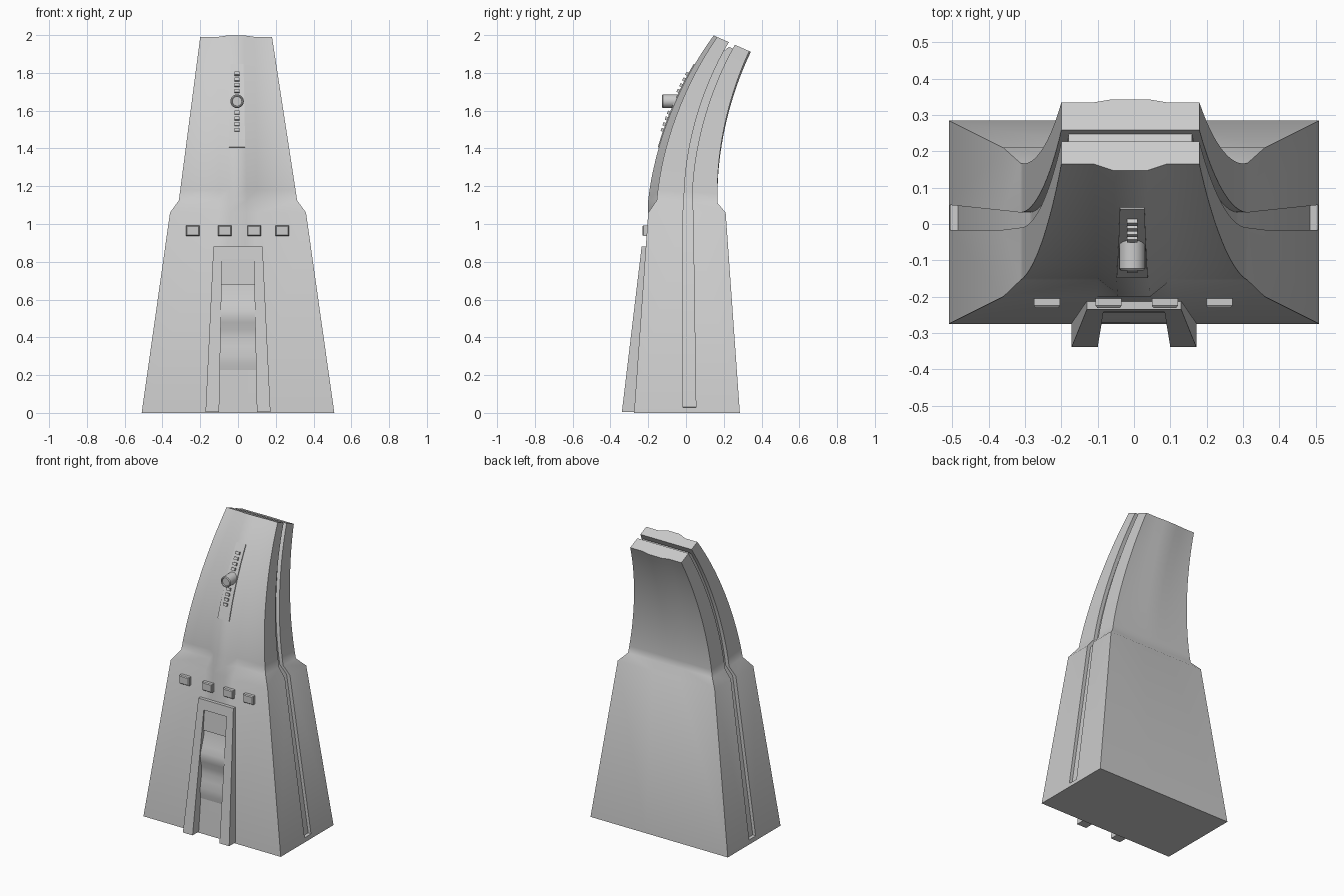
import bpy, bmesh, math
from mathutils import Vector
from mathutils.geometry import interpolate_bezier

if "Cube" in bpy.data.objects:
    bpy.data.objects.remove(bpy.data.objects["Cube"])


def loft(name, rings, angle=40):
    """Skin a list of equal-length rings and cap both ends."""
    bm = bmesh.new()
    vs = [[bm.verts.new(p) for p in r] for r in rings]
    n = len(rings[0])
    for a, b in zip(vs, vs[1:]):
        for i in range(n):
            j = (i + 1) % n
            bm.faces.new((a[i], a[j], b[j], b[i]))
    bm.faces.new(vs[0])
    bm.faces.new(vs[-1])
    bmesh.ops.recalc_face_normals(bm, faces=bm.faces)
    me = bpy.data.meshes.new(name)
    bm.to_mesh(me)
    bm.free()
    ob = bpy.data.objects.new(name, me)
    bpy.context.collection.objects.link(ob)
    bpy.ops.object.select_all(action='DESELECT')
    ob.select_set(True)
    bpy.context.view_layer.objects.active = ob
    bpy.ops.object.shade_smooth_by_angle(angle=math.radians(angle))
    return ob


def lerp(a, b, t):
    return a + (b - a) * t


# Body stations: front point, back point, half width, x shift,
# groove start, groove end, front ridge, back ridge
def station(f, b, hw, cx=0, g1=.449, g2=.578, rf=0, rb=0):
    return (Vector((0, *f)), Vector((0, *b)), hw, cx, g1, g2, rf, rb)


stations = [station((-.275, 0), (.285, 0), .51, g1=.4625, g2=.585),
            station((-.20, 1.06), (.21, 1.06), .36)]
N = 17
V = Vector
front = interpolate_bezier(V((-.155, 1.125)), V((-.13, 1.42)), V((-.01, 1.74)), V((.165, 1.99)), N)
back = interpolate_bezier(V((.168, 1.11)), V((.155, 1.37)), V((.22, 1.67)), V((.335, 1.915)), N)
for i, (f, b) in enumerate(zip(front, back)):
    t = i / (N - 1)
    w = (f.y - 1.125) / .865
    stations.append(station(f[:2], b[:2], lerp(.313, .19, w), -.01 * w,
                            lerp(.449, .364, t), lerp(.578, .55, t),
                            lerp(.045, .02, t), .009 * t))


def front_ring(s):
    f, b, hw, cx, g1, g2, rf, rb = s
    out, g = (f - b).normalized() * rf, f.lerp(b, g1)
    x = lambda v: V((cx + v, 0, 0))
    return [f + x(-hw), f + x(-.10), f + out + x(-.045), f + out + x(.045),
            f + x(.10), f + x(hw), g + x(hw), g + x(-hw)]


def back_ring(s):
    f, b, hw, cx, g1, g2, rf, rb = s
    out, g = (b - f).normalized() * rb, f.lerp(b, g2)
    x = lambda v: V((cx + v, 0, 0))
    return [b + x(-hw), b + x(-.10), b + out + x(-.05), b + out + x(.05),
            b + x(.10), b + x(hw), g + x(hw), g + x(-hw)]


def core_ring(s, depth, dz=0):
    f, b, hw, cx, g1, g2 = s[:6]
    return [f.lerp(b, g) + V((cx + k * (hw - depth), 0, dz))
            for k, g in ((-1, g1), (1, g1), (1, g2), (-1, g2))]


# Main body: two shells and the recessed core that forms the seam groove
loft("front_shell", [front_ring(s) for s in stations])
loft("back_shell", [back_ring(s) for s in stations])
s0 = stations[0]
loft("seam_core", [core_ring(s0, 0), core_ring(s0, .004, .028), core_ring(s0, .025, .03)]
     + [core_ring(s, .025) for s in stations[1:-1]]
     + [core_ring(stations[-1], .02, -.025)])


def body_y(z):
    return -.275 + .075 * z / 1.06


def frame_y(z):
    return lerp(-.34, -.235, z / .88)


def rect(xa, xb, ya, yb, z):
    return [(xa, ya, z), (xb, ya, z), (xb, yb, z), (xa, yb, z)]


# Raised frame on the lower front
for side, label in ((-1, "left"), (1, "right")):
    loft("frame_leg_" + label,
         [rect(side * a, side * b, frame_y(z), body_y(z) + .02, z)
          for z, a, b in ((.006, .10, .172), (.88, .083, .13))])
loft("frame_crossbar", [rect(-.09, .09, frame_y(z), body_y(z) + .02, z) for z in (.815, .88)])
loft("frame_panel", [rect(-.088, .088, body_y(z) - .018, body_y(z) + .02, z) for z in (.68, .816)])

# Wavy grip between the frame legs
wave = [(.22, -.002), (.26, .008), (.30, .013), (.35, .009), (.40, .006), (.44, .012), (.48, .026),
        (.51, .033), (.54, .032), (.58, .022), (.63, .01), (.68, .005)]
loft("wavy_grip", [rect(-.096, .096, body_y(z) - o, body_y(z) + .02, z) for z, o in wave], 50)

# Row of four buttons with chamfered front edges
for i, x in enumerate((-.24, -.07, .085, .235)):
    y = body_y(.96)
    rings = [[(x + sx * w, y + d, .965 + sz * h)
              for sx, sz in ((-1, -1), (1, -1), (1, 1), (-1, 1))]
             for d, w, h in ((.02, .036, .028), (-.018, .036, .028), (-.024, .031, .023))]
    loft("button_%d" % (i + 1), rings, 20)


# Crest of the front ridge, used to seat the rail parts
crest = [s[0] + (s[0] - s[1]).normalized() * s[6] for s in stations[2:]]


def on_crest(z):
    for a, b in zip(crest, crest[1:]):
        if a.z <= z <= b.z:
            d = (b - a).normalized()
            return a.lerp(b, (z - a.z) / (b.z - a.z)), d, V((0, -d.z, d.y))


# Rail plate
rings = []
for i in range(11):
    z = lerp(1.405, 1.845, i / 10)
    p, d, n = on_crest(z)
    w = lerp(.043, .034, i / 10)
    rings.append([p + n * o + V((x - .005, 0, 0))
                  for x, o in ((-w, .006), (w, .006), (w, -.02), (-w, -.02))])
loft("rail_plate", rings)

# Rail teeth, above and below the knob
for i, z in enumerate([1.495 + .03 * k for k in range(4)] + [1.70 + .03 * k for k in range(4)]):
    p, d, n = on_crest(z)
    rings = [[p + d * k + n * o + V((x - .005, 0, 0))
              for x, o in ((-.014, .018), (.014, .018), (.014, -.01), (-.014, -.01))]
             for k in (-.009, .009)]
    loft("rail_tooth_%d" % (i + 1), rings)

# Slider knob
rings = [[(-.005 + r * math.cos(a), y, 1.65 + r * math.sin(a))
          for a in (2 * math.pi * k / 24 for k in range(24))]
         for y, r in ((0, .036), (-.123, .036), (-.128, .031), (-.128, .027), (-.122, .025))]
loft("slider_knob", rings, 30)
